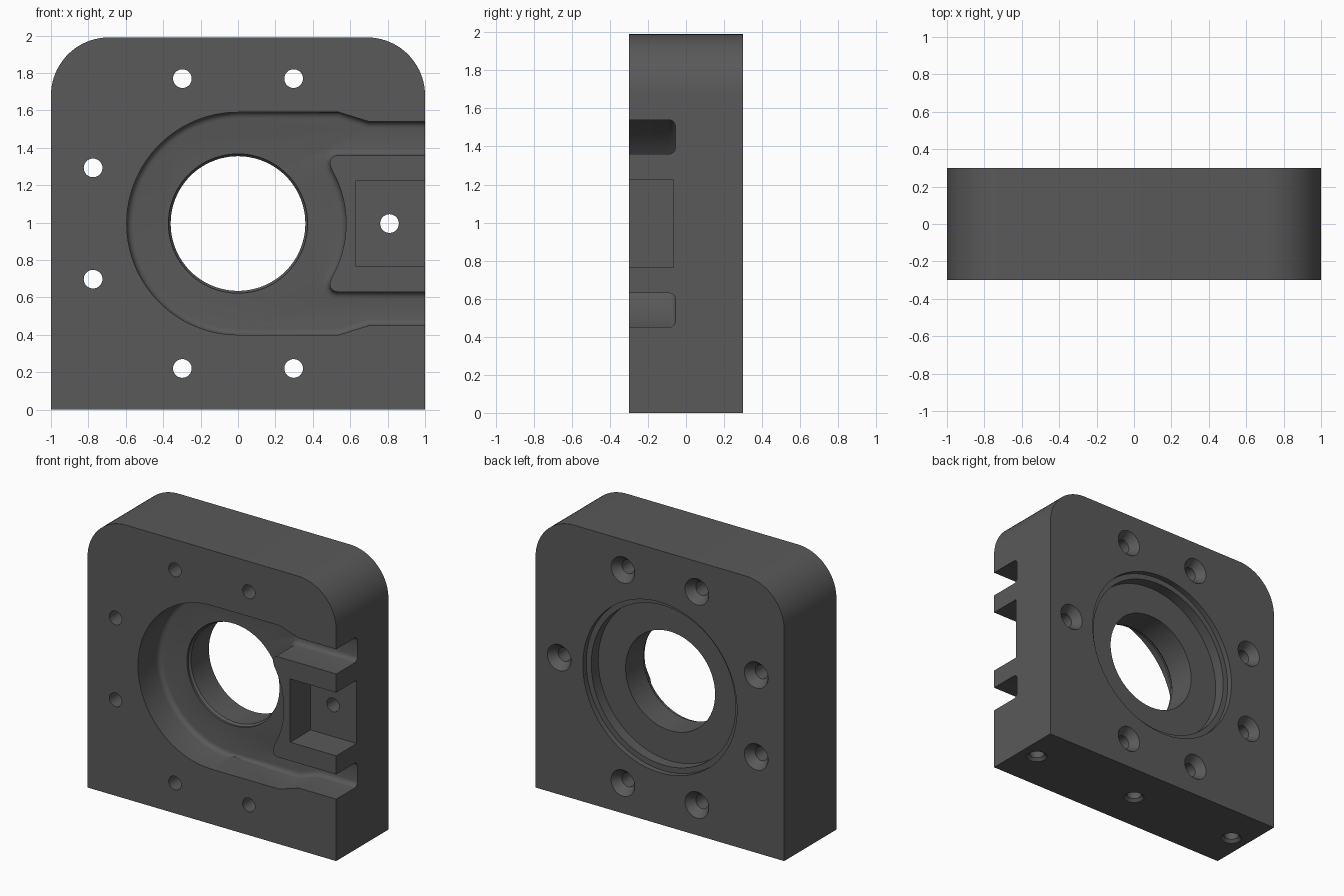
import bpy, bmesh, math
from mathutils import Matrix, Vector

cube = bpy.data.objects.get("Cube")
if cube:
    bpy.data.objects.remove(cube, do_unlink=True)

MID = 0.995            # height of the bore axis
FRONT, BACK = -0.3, 0.3

steel = bpy.data.materials.new("dark_grey_metal")
steel.use_nodes = True
grey = (0.1, 0.1, 0.1, 1)
steel.diffuse_color = grey
steel.node_tree.nodes["Principled BSDF"].inputs["Base Color"].default_value = grey


def arc(cx, cz, r, a0, a1, n):
    angles = [math.radians(a0 + (a1 - a0) * i / n) for i in range(n + 1)]
    return [(cx + r * math.cos(a), cz + r * math.sin(a)) for a in angles]


def finish(name, bm):
    bmesh.ops.recalc_face_normals(bm, faces=bm.faces)
    mesh = bpy.data.meshes.new(name)
    bm.to_mesh(mesh)
    bm.free()
    mesh.materials.append(steel)
    obj = bpy.data.objects.new(name, mesh)
    bpy.context.collection.objects.link(obj)
    return obj


def prism(name, outline, y0, y1, fillet=0):
    """Extrude an x-z outline from y0 to y1, optionally rounding the y1 rim."""
    bm = bmesh.new()
    face = bm.faces.new([bm.verts.new((x, y0, z)) for x, z in outline])
    made = bmesh.ops.extrude_face_region(bm, geom=[face])["geom"]
    # the source face stays, closing the prism
    for v in made:
        if isinstance(v, bmesh.types.BMVert):
            v.co.y = y1
    if fillet:
        rim = [e for e in bm.edges if all(abs(v.co.y - y1) < 1e-5 for v in e.verts)]
        bmesh.ops.bevel(bm, geom=rim, offset=fillet, segments=4,
                        profile=0.5, affect='EDGES')
    return finish(name, bm)


def lathe(name, profile, origin, sides, axis="Y"):
    """Revolve (distance along axis, radius) pairs into a closed solid."""
    bm = bmesh.new()
    rings = []
    for d, r in profile:
        rings.append([bm.verts.new((x, d, z))
                      for x, z in arc(0, 0, r, 0, 360, sides)[:-1]])
    for a, b in zip(rings, rings[1:]):
        for i in range(sides):
            j = (i + 1) % sides
            bm.faces.new((a[i], a[j], b[j], b[i]))
    bm.faces.new(rings[0])
    bm.faces.new(rings[-1])
    if axis == "Z":
        bmesh.ops.transform(bm, matrix=Matrix.Rotation(math.pi / 2, 4, 'X'), verts=bm.verts)
    bmesh.ops.translate(bm, vec=Vector(origin), verts=bm.verts)
    return finish(name, bm)


# Main block with two rounded top corners
R, TOP = 0.31, 1.99
block = prism("housing_block",
              [(-1, 0), (1, 0)] + arc(1 - R, TOP - R, R, 0, 90, 20)
              + arc(R - 1, TOP - R, R, 90, 180, 20), FRONT, BACK)
cutters = []

# C-shaped front pocket: round chamber with two channels leaving around an island
outer = [(1.1, 0.545), (0.7, 0.545), (0.54, 0.595)] + arc(0, 0, 0.595, 90, 180, 32)
inner = [(1.1, 0.365), (0.53, 0.365), (0.51, 0.36), (0.495, 0.345), (0.49, 0.325)]
inner += arc(0, 0, 0.578, 30, 0, 10)


def mirrored(half):
    return half + [(x, -z) for x, z in reversed(half[:-1])]


loop = mirrored(outer) + mirrored(inner)[::-1]
cutters.append(prism("pocket_cutter", [(x, z + MID) for x, z in loop],
                     FRONT - 0.1, -0.055, 0.035))

# Rectangular notch in the island
cutters.append(prism("notch_cutter", [(0.63, 0.765), (1.1, 0.765), (1.1, 1.225), (0.63, 1.225)],
                     FRONT - 0.1, -0.065))

# Central bore with stepped rear recess
cutters.append(lathe("bore_cutter",
                     [(-0.1, 0.372), (-0.04, 0.372), (-0.025, 0.36), (0.18, 0.36),
                      (0.18, 0.58), (0.26, 0.58), (0.26, 0.62), (0.4, 0.62)],
                     (0, 0, MID), 96))

# Countersunk screw holes on a bolt circle
for a in (0, 69, 111, 159, 201, 249, 291):
    t = math.radians(a)
    cutters.append(lathe("screw_cutter",
                         [(-0.4, 0.05), (0.24, 0.05), (0.3, 0.095), (0.4, 0.095)],
                         (0.83 * math.cos(t) if a else 0.81, 0, MID + 0.83 * math.sin(t)), 32))

# Blind mounting holes in the underside
for x in (-0.87, 0, 0.87):
    cutters.append(lathe("mount_cutter",
                         [(-0.1, 0.07), (0, 0.07), (0.02, 0.05), (0.3, 0.05)],
                         (x, 0, 0), 32, "Z"))

# Cut everything, then discard the cutters
bpy.context.view_layer.objects.active = block
for c in cutters:
    c.hide_render = True
    mod = block.modifiers.new("cut", 'BOOLEAN')
    mod.operation, mod.solver, mod.object = 'DIFFERENCE', 'EXACT', c
    bpy.ops.object.modifier_apply(modifier=mod.name)
    bpy.data.objects.remove(c, do_unlink=True)

for o in bpy.context.selected_objects:
    o.select_set(False)
block.select_set(True)
bpy.ops.object.shade_smooth_by_angle(angle=math.radians(30))
